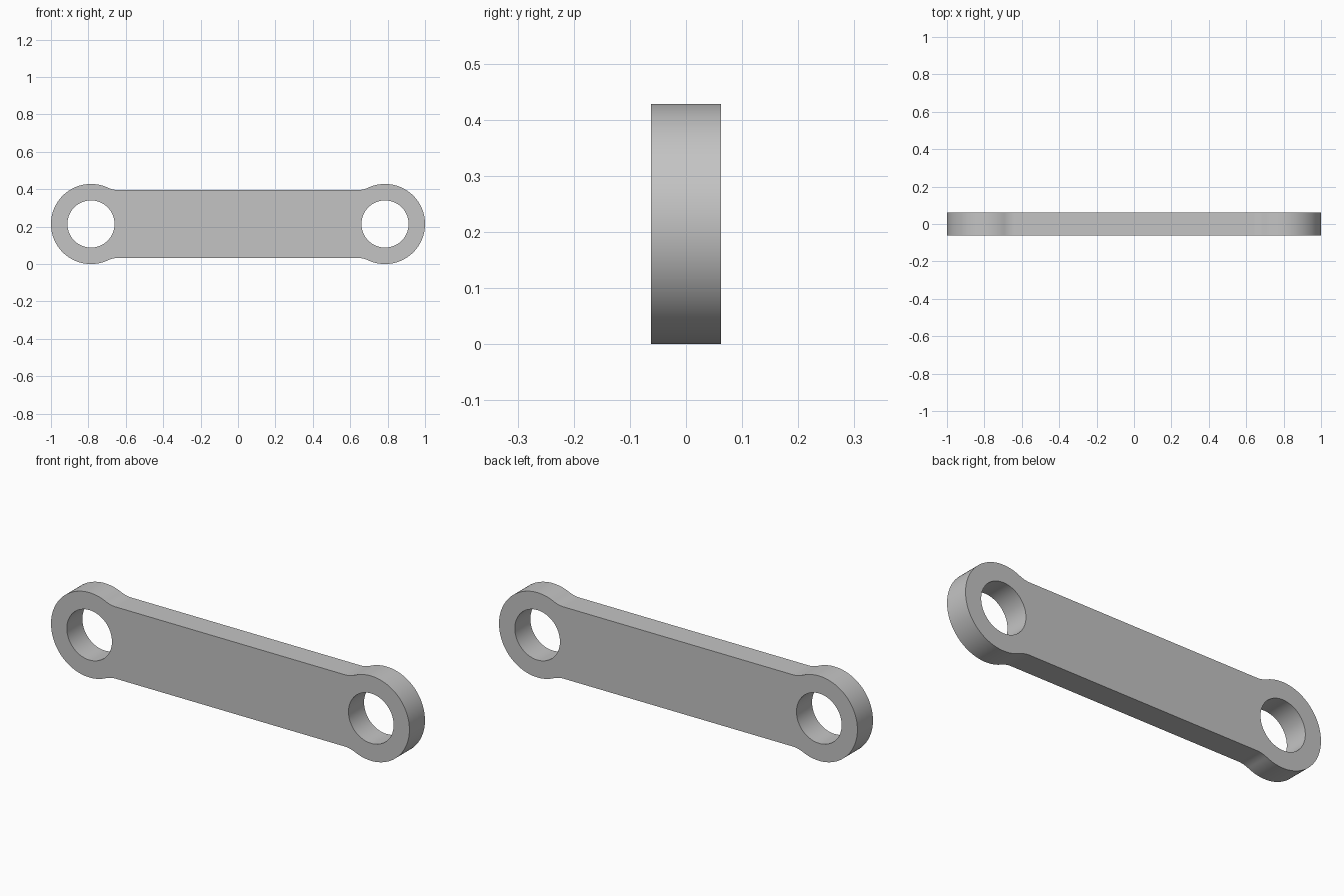
import bpy, bmesh
from math import sin, cos, pi, sqrt, atan2, radians

if "Cube" in bpy.data.objects:
    bpy.data.objects.remove(bpy.data.objects["Cube"])

EYE_X, EYE_R, HOLE_R = 0.786, 0.214, 0.126
BAR_HALF, FILLET_R, THICK = 0.181, 0.135, 0.124


def arc(cx, cz, r, a0, a1, n):
    """Points on an arc, both ends included."""
    steps = [a0 + (a1 - a0) * i / n for i in range(n + 1)]
    return [(cx + r * cos(a), cz + r * sin(a)) for a in steps]


# Fillet centre: touches both the eye circle and the bar edge
reach = EYE_R + FILLET_R
fz = BAR_HALF + FILLET_R
dx = sqrt(reach ** 2 - fz ** 2)
tangent = atan2(fz, -dx)

# Upper right quarter of the outline, then mirrored to the full loop
quarter = arc(EYE_X, 0, EYE_R, 0, tangent, 48)
quarter += arc(EYE_X - dx, fz, FILLET_R, tangent - pi, -pi / 2, 12)[1:]
upper = quarter + [(-x, z) for x, z in reversed(quarter)]
outline = upper + [(x, -z) for x, z in reversed(upper[1:-1])]
holes = [arc(s * EYE_X, 0, HOLE_R, 0, 2 * pi, 72)[:-1] for s in (-1, 1)]

# Fill the profile and extrude it through the thickness
bm = bmesh.new()
for loop in [outline] + holes:
    verts = [bm.verts.new((x, -THICK / 2, z + EYE_R)) for x, z in loop]
    for i, v in enumerate(verts):
        bm.edges.new((verts[i - 1], v))
bmesh.ops.triangle_fill(bm, edges=bm.edges[:], use_beauty=True, normal=(0, -1, 0))
result = bmesh.ops.extrude_face_region(bm, geom=bm.faces[:], use_keep_orig=True)
moved = [g for g in result["geom"] if isinstance(g, bmesh.types.BMVert)]
bmesh.ops.translate(bm, verts=moved, vec=(0, THICK, 0))
bmesh.ops.recalc_face_normals(bm, faces=bm.faces[:])

mesh = bpy.data.meshes.new("link_arm")
bm.to_mesh(mesh)
bm.free()
link = bpy.data.objects.new("link_arm", mesh)
bpy.context.collection.objects.link(link)

# Plain grey metal
grey = (0.55, 0.55, 0.55, 1)
mat = bpy.data.materials.new("plain grey")
mat.use_nodes = True
mat.diffuse_color = grey
mat.node_tree.nodes["Principled BSDF"].inputs["Base Color"].default_value = grey
mesh.materials.append(mat)

bpy.ops.object.select_all(action="DESELECT")
link.select_set(True)
bpy.context.view_layer.objects.active = link
bpy.ops.object.shade_smooth_by_angle(angle=radians(30))
